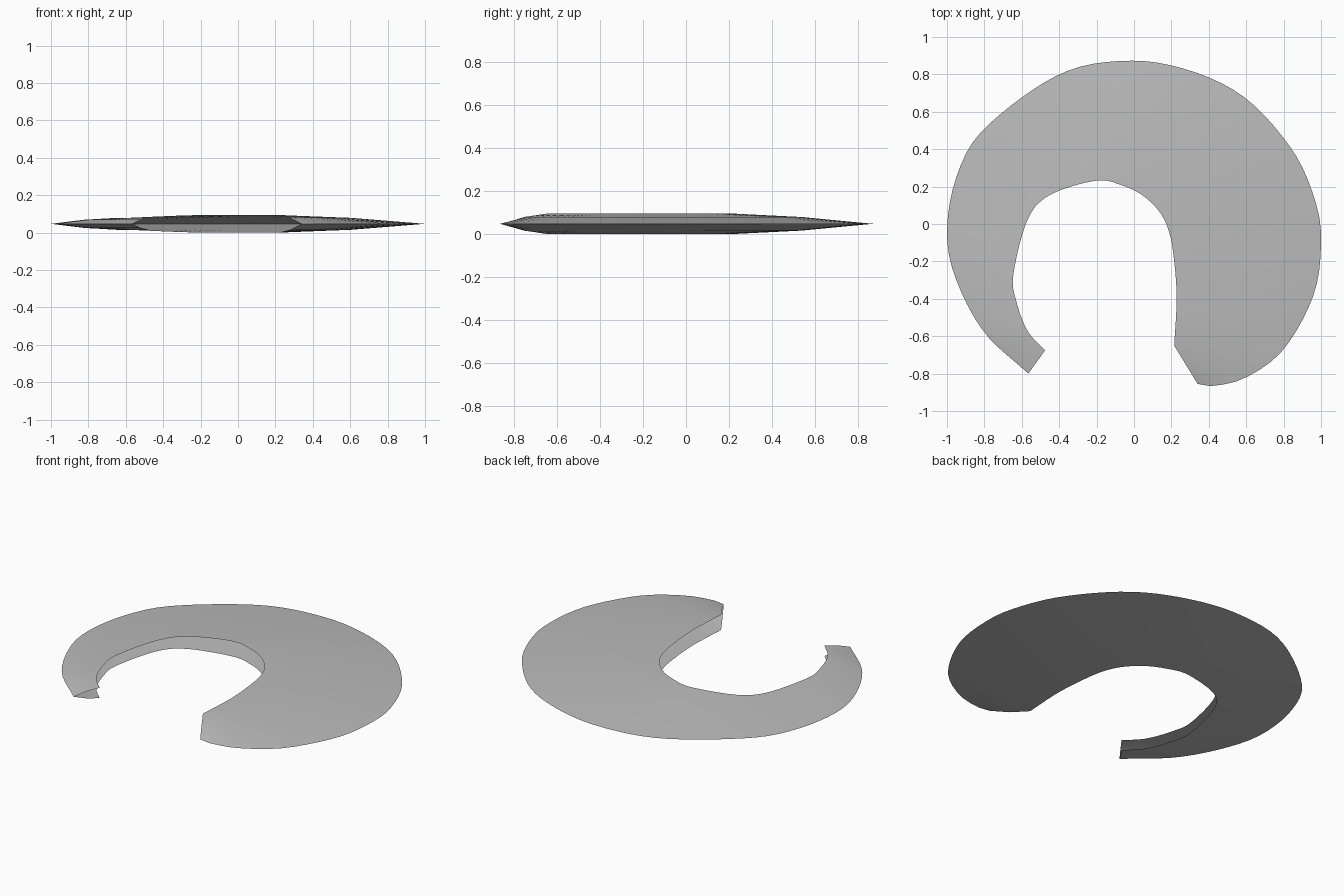
import bpy
import bmesh
from mathutils import Vector

# Remove the default cube
default = bpy.data.objects.get("Cube")
if default:
    bpy.data.objects.remove(default, do_unlink=True)

SECTIONS = 72
MID_Z = 0.047

# Control points of the cutting edge and the open inner edge, left tip to right tip
outer_points = [(-.565, -.8), (-.8, -.58), (-.95, -.3), (-1, -.05), (-.95, .25),
                (-.8, .51), (-.4, .8), (-.03, .873), (.3, .82), (.6, .67),
                (.85, .39), (.97, .12), (1, -.1), (.96, -.38), (.8, -.67),
                (.6, -.82), (.43, -.865), (.34, -.855)]
inner_points = [(-.475, -.675), (-.57, -.57), (-.63, -.41), (-.645, -.27),
                (-.57, .02), (-.45, .155), (-.2, .232), (-.06, .205), (.05, .15),
                (.14, .06), (.19, -.05), (.215, -.2), (.228, -.4), (.215, -.65)]


def smooth_path(points, steps=12):
    """Pass a smooth curve through the control points."""
    pts = [Vector(p) for p in points]
    pts = [pts[0] * 2 - pts[1]] + pts + [pts[-1] * 2 - pts[-2]]
    path = []
    for a, b, c, d in zip(pts, pts[1:], pts[2:], pts[3:]):
        for i in range(steps):
            t = i / steps
            path.append(b + (c - a) * t / 2 + (a * 2 - b * 5 + c * 4 - d) * t * t / 2
                        + (b * 3 - a - c * 3 + d) * t ** 3 / 2)
    return path + [pts[-2]]


def resample(path, count):
    """Space points evenly along a path."""
    total = sum((q - p).length for p, q in zip(path, path[1:]))
    result, walked, k = [], 0, 0
    for i in range(count + 1):
        target = total * i / count
        while k < len(path) - 2 and walked + (path[k + 1] - path[k]).length < target:
            walked += (path[k + 1] - path[k]).length
            k += 1
        step = path[k + 1] - path[k]
        result.append(path[k] + step * ((target - walked) / step.length))
    return result


def half_thickness(t):
    """Thin along the narrow arm, thickening towards the broad arm."""
    s = min(max((t - .3) / .24, 0), 1)
    return .032 + .015 * s * s * (3 - 2 * s)


outer = resample(smooth_path(outer_points), SECTIONS)
inner = resample(smooth_path(inner_points), SECTIONS)

# Curved blade: an upper and a lower sheet meeting at the cutting edge, open inside
bm = bmesh.new()
edge = [bm.verts.new((p.x, p.y, MID_Z)) for p in outer]
for side in (1, -1):
    rows = [edge]
    for across, rise in ((.5, .68), (1, 1)):
        row = []
        for i, (o, n) in enumerate(zip(outer, inner)):
            p = o.lerp(n, across)
            z = MID_Z + side * rise * half_thickness(i / SECTIONS)
            row.append(bm.verts.new((p.x, p.y, z)))
        rows.append(row)
    for low, high in zip(rows, rows[1:]):
        for i in range(SECTIONS):
            quad = (low[i], high[i], high[i + 1], low[i + 1])
            bm.faces.new(quad[::-1] if side > 0 else quad)
bm.normal_update()
# Make the upper sheet face up and the lower sheet face down
for face in bm.faces:
    if (face.calc_center_median().z - MID_Z) * face.normal.z < 0:
        face.normal_flip()

mesh = bpy.data.meshes.new("curved_blade")
bm.to_mesh(mesh)
bm.free()
blade = bpy.data.objects.new("curved_blade", mesh)
bpy.context.collection.objects.link(blade)

# Plain grey metal
grey = bpy.data.materials.new("grey")
grey.use_nodes = True
colour = (.5, .5, .5, 1)
grey.diffuse_color = colour
grey.node_tree.nodes["Principled BSDF"].inputs["Base Color"].default_value = colour
mesh.materials.append(grey)

bpy.ops.object.select_all(action="DESELECT")
blade.select_set(True)
bpy.context.view_layer.objects.active = blade
bpy.ops.object.shade_smooth_by_angle()
